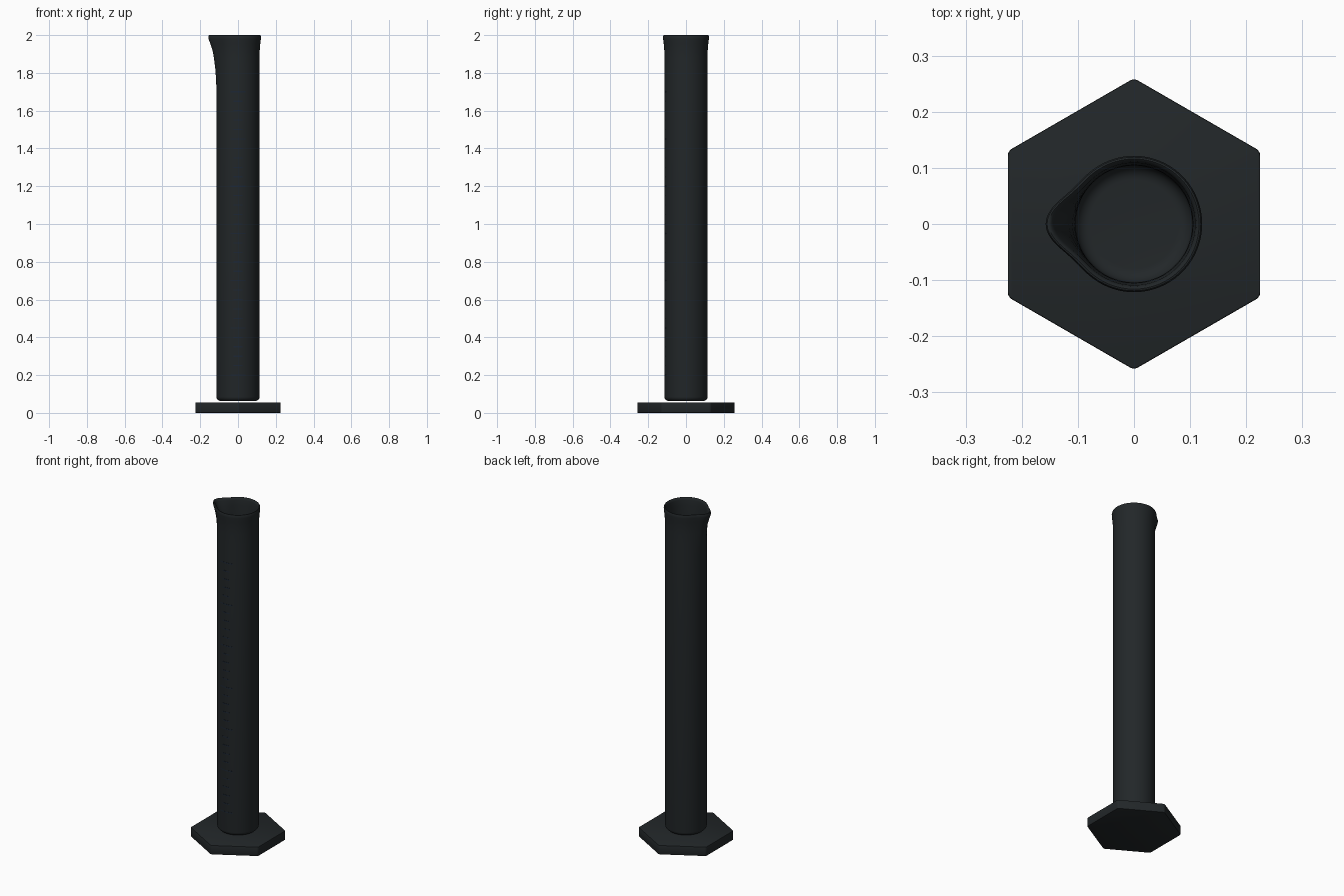
import bpy, bmesh, math

if "Cube" in bpy.data.objects:
    bpy.data.objects.remove(bpy.data.objects["Cube"])

def material(name, col):
    m = bpy.data.materials.new(name)
    m.diffuse_color = col
    m.use_nodes = True
    m.node_tree.nodes["Principled BSDF"].inputs["Base Color"].default_value = m.diffuse_color
    return m

glass = material("dark_glass", (0.016, 0.020, 0.022, 1))
ink = material("blue_ink", (0.012, 0.020, 0.035, 1))

def finish(bm, name, mat, angle=40):
    bmesh.ops.recalc_face_normals(bm, faces=bm.faces)
    me = bpy.data.meshes.new(name)
    bm.to_mesh(me)
    bm.free()
    ob = bpy.data.objects.new(name, me)
    bpy.context.collection.objects.link(ob)
    me.materials.append(mat)
    bpy.ops.object.select_all(action='DESELECT')
    ob.select_set(True)
    bpy.context.view_layer.objects.active = ob
    bpy.ops.object.shade_smooth_by_angle(angle=math.radians(angle))
    return ob

# Hexagonal base with softened corners and rims
bm = bmesh.new()
bmesh.ops.create_cone(bm, cap_ends=True, segments=6, radius1=0.2598, radius2=0.2598, depth=0.055)
bmesh.ops.translate(bm, verts=bm.verts, vec=(0, 0, 0.0275))
if max(v.co.x for v in bm.verts) > 0.24:      # points face +y / -y
    for v in bm.verts:
        v.co.x, v.co.y = v.co.y, v.co.x
upright = [e for e in bm.edges if abs(e.verts[0].co.z - e.verts[1].co.z) > 0.02]
bmesh.ops.bevel(bm, geom=upright, offset=0.008, segments=4, profile=0.5, affect='EDGES')
rims = [e for e in bm.edges if abs(e.verts[0].co.z - e.verts[1].co.z) < 0.001]
bmesh.ops.bevel(bm, geom=rims, offset=0.003, segments=2, profile=0.5, affect='EDGES')
finish(bm, "hexagonal_base", glass)

# Tube: lathed outer and inner wall, pulled out into a pouring spout at -x
# Profile entries: radius, height, spout amount
R = 0.114
profile = [(R - 0.022 + 0.022 * math.sin(a), 0.085 - 0.022 * math.cos(a), 0)
           for a in [i * math.pi / 12 for i in range(7)]]
profile += [(R, 1.70, 0), (R, 1.76, 0.05), (R, 1.82, 0.17), (R, 1.88, 0.37),
            (0.115, 1.92, 0.56), (0.118, 1.955, 0.8), (0.121, 1.98, 0.98),
            (0.1215, 1.992, 1.0), (0.119, 1.999, 1.0), (0.116, 2.0, 1.0),
            (0.112, 1.997, 0.97), (0.109, 1.985, 0.92), (0.107, 1.955, 0.72),
            (0.105, 1.92, 0.5), (0.104, 1.88, 0.34), (0.104, 1.82, 0.16),
            (0.104, 1.76, 0.05), (0.104, 1.70, 0)]
profile += [(0.079 + 0.025 * math.cos(a), 0.10 - 0.025 * math.sin(a), 0)
            for a in [i * math.pi / 12 for i in range(7)]]
N = 96
bm = bmesh.new()
rings = []
for r, z, s in profile:
    ring = []
    for i in range(N):
        t = 2 * math.pi * i / N
        off = abs(t - math.pi)
        rr = r + 0.036 * s * math.exp(-(off / math.radians(21)) ** 2)
        ring.append(bm.verts.new((rr * math.cos(t), rr * math.sin(t), z)))
    rings.append(ring)
for a, b in zip(rings, rings[1:]):
    for i in range(N):
        j = (i + 1) % N
        bm.faces.new((a[i], a[j], b[j], b[i]))
bm.faces.new(rings[0])
bm.faces.new(rings[-1])
finish(bm, "measuring_tube", glass, 50)

# Graduation marks: thin curved strips on the front of the tube
bm = bmesh.new()
count = 31
for k in range(count):
    z = 0.2 + 1.5 * k / (count - 1)
    half = 0.35 if k % 5 == 0 else 0.2
    cols = []
    for i in range(9):
        t = -math.pi / 2 + half * (i / 4 - 1)
        cols.append([bm.verts.new((r * math.cos(t), r * math.sin(t), z + h))
                     for r, h in ((R - 0.002, -0.003), (R + 0.001, -0.003),
                                  (R + 0.001, 0.003), (R - 0.002, 0.003))])
    for a, b in zip(cols, cols[1:]):
        for i in range(4):
            j = (i + 1) % 4
            bm.faces.new((a[i], a[j], b[j], b[i]))
    bm.faces.new(cols[0])
    bm.faces.new(cols[-1])
finish(bm, "graduation_marks", ink)
